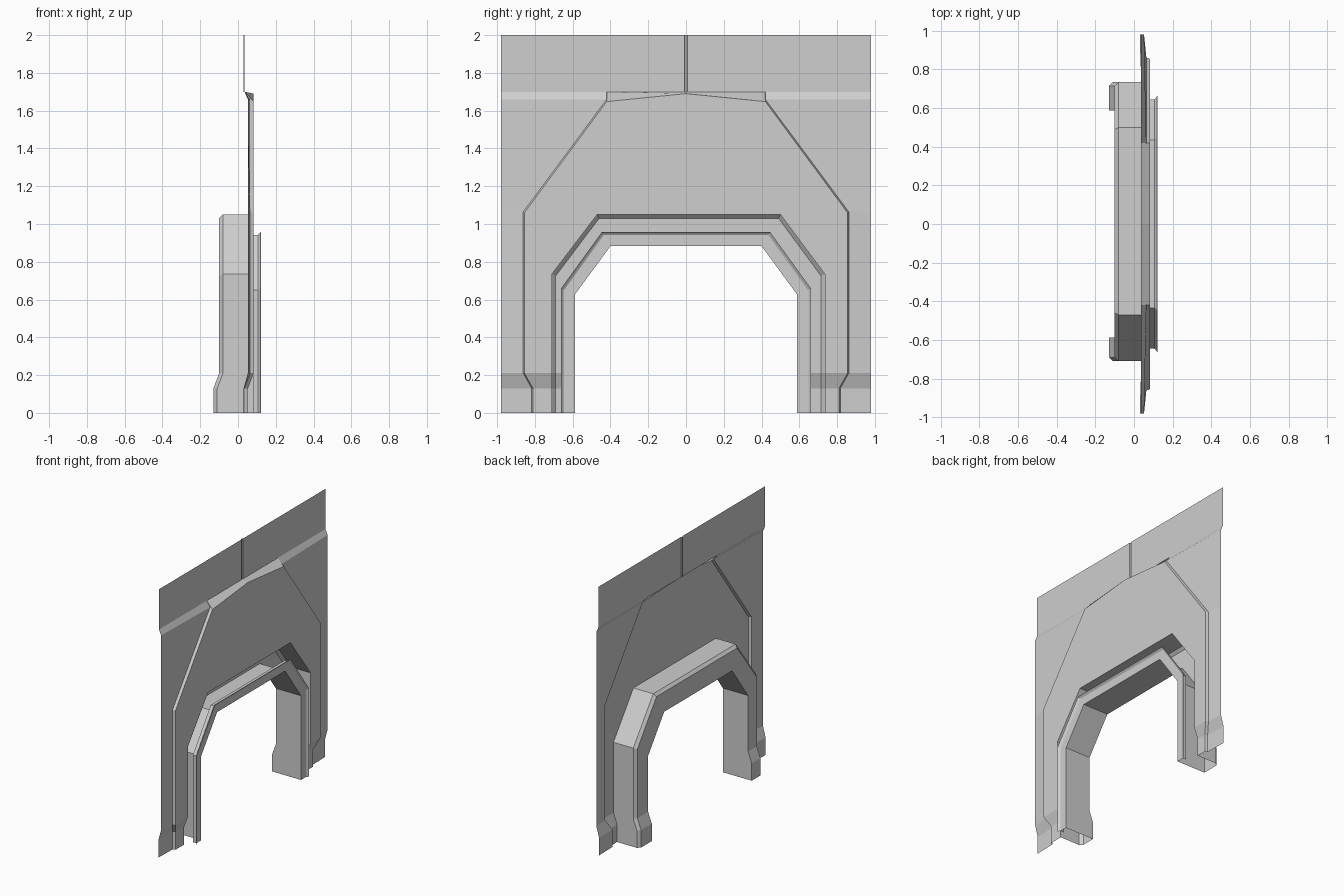
import bpy, bmesh

cube = bpy.data.objects.get("Cube")
if cube:
    bpy.data.objects.remove(cube, do_unlink=True)

grey = bpy.data.materials.new("plain_grey")
grey.use_nodes = True
colour = (0.62, 0.62, 0.62, 1)
grey.diffuse_color = colour
grey.node_tree.nodes["Principled BSDF"].inputs["Base Color"].default_value = colour


def build(name, make_rows):
    """Loft rows of points into a sheet on both the +y and -y halves."""
    bm = bmesh.new()
    for side in (1, -1):
        rows = make_rows(side)
        verts = [[bm.verts.new((x, side * y, z)) for x, y, z in row] for row in rows]
        for a, b in zip(verts, verts[1:]):
            for i in range(len(a) - 1):
                quad = [a[i], a[i + 1], b[i + 1], b[i]]
                bm.faces.new(quad if side == 1 else quad[::-1])
    bmesh.ops.remove_doubles(bm, verts=bm.verts, dist=0.0005)
    mesh = bpy.data.meshes.new(name)
    bm.to_mesh(mesh)
    bm.free()
    mesh.materials.append(grey)
    obj = bpy.data.objects.new(name, mesh)
    bpy.context.collection.objects.link(obj)


FOOT, BEND = 0.13, 0.21


def place(outline, x, kick=0.03):
    """Put a (y, z) outline at depth x, kicked back at the foot."""
    return [(x - kick if z <= FOOT else x, y, z) for y, z in outline]


def arch(width, knee, corner, top):
    """Half of a portal outline, from the foot up to the centre."""
    return [(width, 0), (width, FOOT), (width, BEND), (width, knee), (corner, top), (0, top)]


def opening(side, inset=0):
    # the portal is slightly wider on the +y side
    width, corner = (0.735, 0.50) if side == 1 else (0.71, 0.47)
    return arch(width - inset, 0.735 - inset / 2, corner - inset / 2, 1.05 - inset)


seam = [(0.81, 0), (0.81, FOOT), (0.855, BEND), (0.855, 1.06), (0.42, 1.648), (0, 1.69)]
seam_outer = [(0.817, 0), (0.817, FOOT), (0.862, BEND), (0.862, 1.064), (0.42, 1.66)]
edge = [(0.98, z) for z in (0, FOOT, BEND, 1.06, 1.66)]

# raised wall panel around the portal
build("centre_panel", lambda s: [place(seam, 0.083), place(opening(s), 0.083)])

# lower side panels with the step up to the centre panel
build("side_panels", lambda s: [place(edge, 0.052, 0.022), place(seam_outer, 0.064),
                                place(seam[:5], 0.083)])

# sloping ledge under the top strip
build("ledge", lambda s: [
    [(0.052, 0.98, 1.66), (0.035, 0.98, 1.70)],
    [(0.064, 0.42, 1.66), (0.035, 0.42, 1.70)],
    [(0.083, 0.42, 1.648), (0.036, 0.418, 1.70)],
    [(0.083, 0, 1.69), (0.035, 0, 1.70)]])

# thin top strip with a groove in the middle
build("top_strip", lambda s: [[(x, y, 1.70), (x, y, 2.0)] for x, y in
                              ((0.035, 0.98), (0.035, 0.008), (0.029, 0.006), (0.029, 0))])


# hollow portal frame: front trim, lip, jamb, back face, chamfer, outer shell
def frame(s):
    trim = arch(0.645, 0.65, 0.435, 0.942)
    lip = arch(0.662, 0.658, 0.445, 0.958)
    jamb = arch(0.588, 0.627, 0.40, 0.883)
    return [place(trim, 0.08, 0), place(trim, 0.106, 0), place(lip, 0.122, 0),
            place(lip, 0.119, 0), place(trim, 0.108, 0), place(jamb, 0.108, 0),
            place(jamb, -0.10), place(opening(s, 0.02), -0.10),
            place(opening(s), -0.08), place(opening(s), 0.083)]


build("portal_frame", frame)
